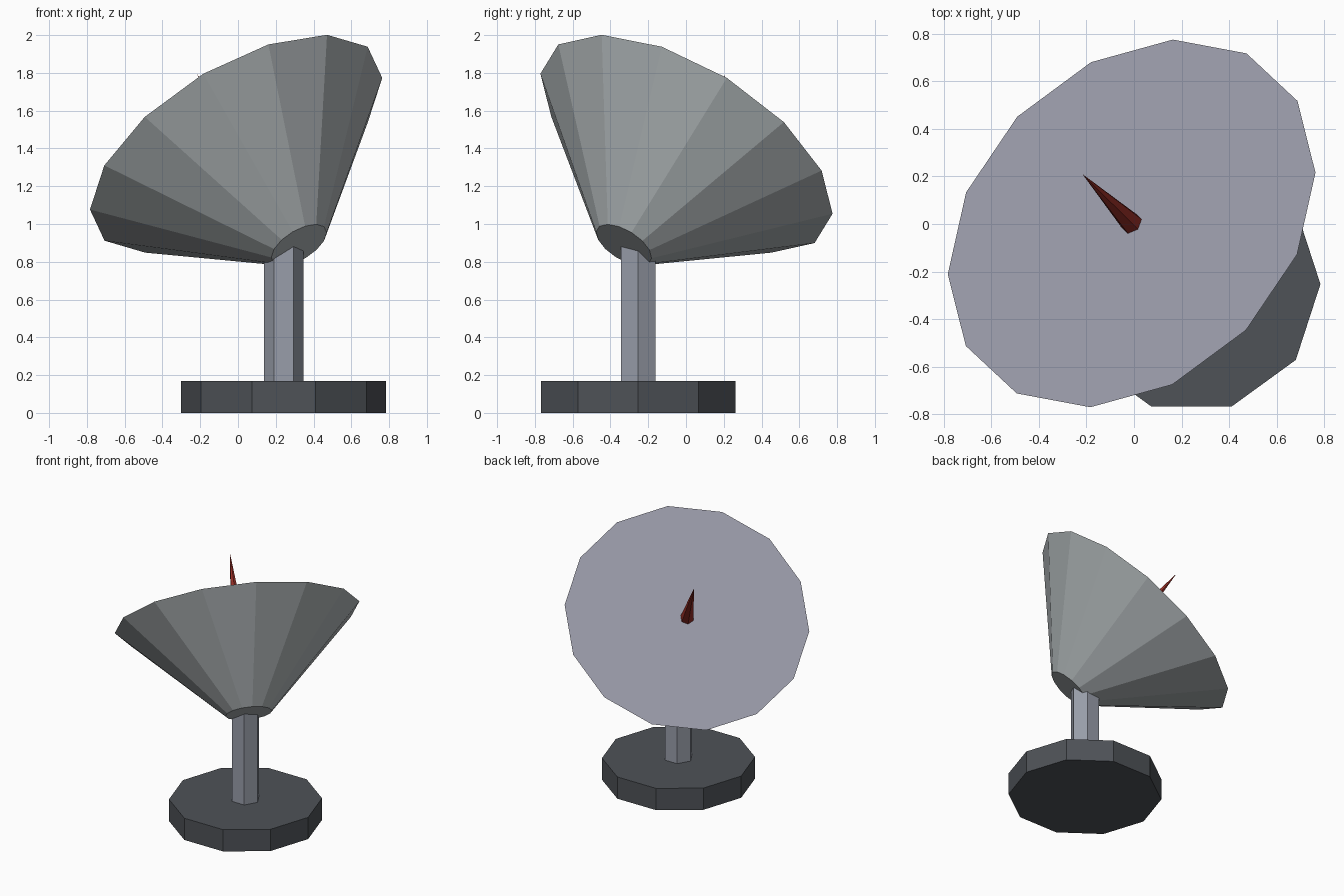
import bpy
import bmesh
from math import cos, sin, tau
from mathutils import Vector

cube = bpy.data.objects.get("Cube")
if cube:
    bpy.data.objects.remove(cube, do_unlink=True)


def material(name, *rgb):
    """Flat material from 0-255 screen values, stored as linear colour."""
    colour = [((c / 255 + 0.055) / 1.055) ** 2.4 for c in rgb] + [1]
    mat = bpy.data.materials.new(name)
    mat.use_nodes = True
    mat.diffuse_color = colour
    mat.node_tree.nodes["Principled BSDF"].inputs["Base Color"].default_value = colour
    return mat


def frustum(name, start, end, r_start, r_end, sides, corner, mats):
    """Capped cone from start to end, one corner pointing along 'corner'.
    A second material, if given, covers the end cap."""
    start, end = Vector(start), Vector(end)
    axis = (end - start).normalized()
    u = Vector(corner)
    u = (u - axis * u.dot(axis)).normalized()
    v = axis.cross(u)

    bm = bmesh.new()

    def ring(centre, radius):
        angles = [tau * i / sides for i in range(sides)]
        return [bm.verts.new(centre + radius * (u * cos(a) + v * sin(a))) for a in angles]

    low = ring(start, r_start)
    bm.faces.new(low[::-1])
    if r_end:
        high = ring(end, r_end)
        bm.faces.new(high).material_index = len(mats) - 1
    else:
        tip = bm.verts.new(end)
    for i in range(sides):
        j = (i + 1) % sides
        bm.faces.new((low[i], low[j], high[j], high[i]) if r_end else (low[i], low[j], tip))
    bm.normal_update()

    mesh = bpy.data.meshes.new(name)
    bm.to_mesh(mesh)
    bm.free()
    for mat in mats:
        mesh.materials.append(mat)
    obj = bpy.data.objects.new(name, mesh)
    bpy.context.collection.objects.link(obj)
    return obj


charcoal = material("charcoal", 78, 82, 87)
steel = material("steel blue grey", 153, 158, 170)
shell = material("pale grey", 172, 178, 180)
face = material("lavender grey", 152, 153, 167)
red = material("dark red", 150, 46, 38)

X = (1, 0, 0)
foot = Vector((0.242, -0.253, 0))
throat = (0.323, -0.329, 0.889)
rim = (-0.01, 0.0025, 1.425)
uphill = (0.485, -0.4525, 0.575)   # corner of the rim that sits highest

# Pedestal and post
frustum("base", foot, foot + Vector((0, 0, 0.17)), 0.5425, 0.5425, 10, X, [charcoal])
frustum("post", foot + Vector((0, 0, 0.16)), foot + Vector((0, 0, 0.96)), 0.105, 0.105, 6, X, [steel])

# Tilted dish with a flat front face
frustum("dish", throat, rim, 0.166, 0.875, 14, uphill, [shell, face])

# Antenna spike in the middle of the dish
frustum("antenna", rim, (-0.217, 0.21, 1.793), 0.048, 0, 6, uphill, [red])
